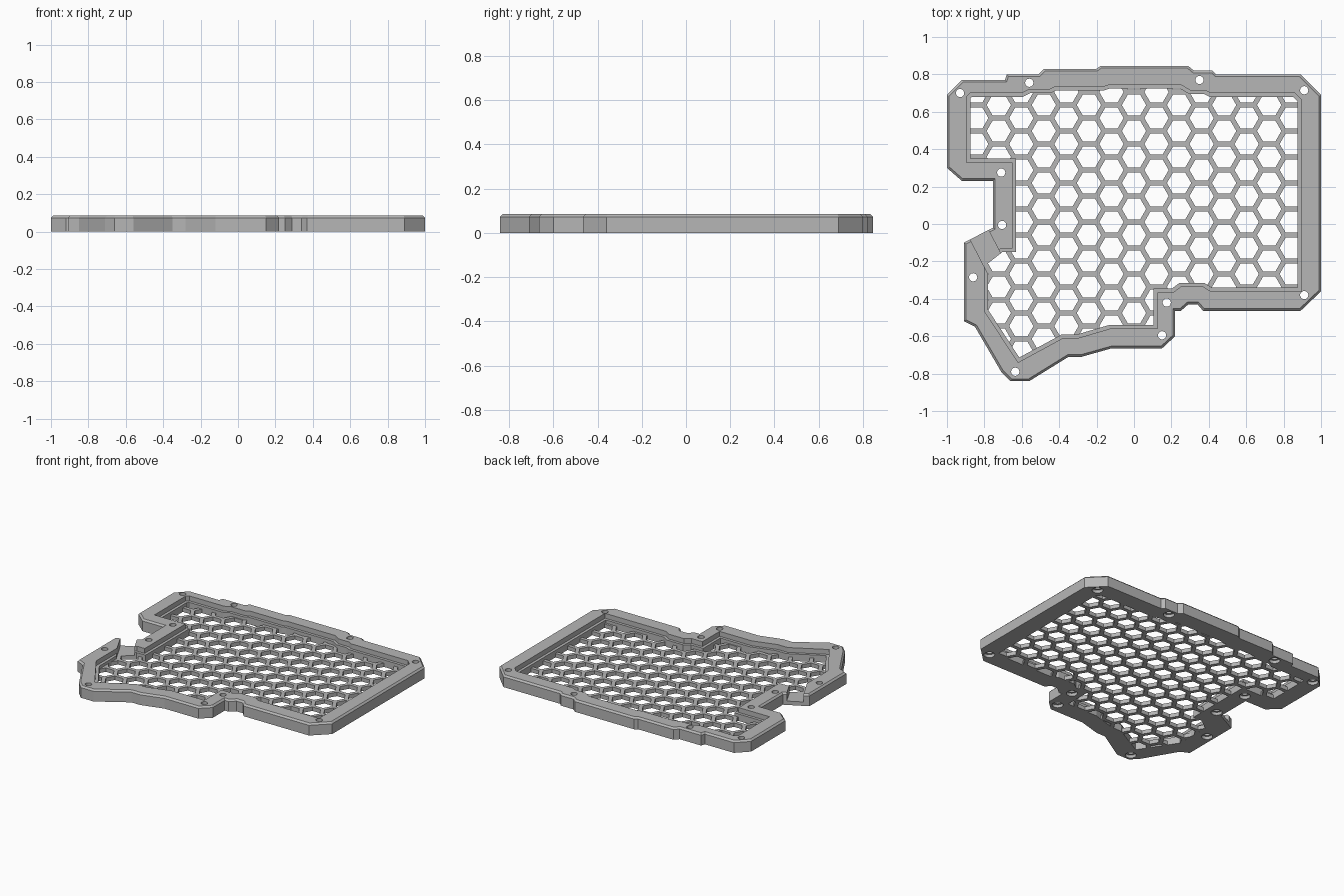
import bpy, bmesh
from math import radians, cos, sin, atan2
from mathutils import Vector

cube = bpy.data.objects.get("Cube")
if cube:
    bpy.data.objects.remove(cube, do_unlink=True)

grey = bpy.data.materials.new("plain grey")
grey.use_nodes = True
grey.diffuse_color = (0.47, 0.47, 0.47, 1)
grey.node_tree.nodes["Principled BSDF"].inputs["Base Color"].default_value = (0.47, 0.47, 0.47, 1)

HEIGHT, FLOOR, LEDGE = 0.085, 0.028, 0.05

# Clockwise outlines: outside of the case and inside of the wall
OUTER = [(-1, .69), (-.92, .77), (-.69, .77), (-.68, .8), (-.51, .8), (-.48, .83),
         (-.2, .83), (-.18, .845), (.29, .845), (.32, .82), (.42, .82), (.44, .8),
         (.89, .8), (1, .69), (1, -.36), (.89, -.465), (.37, -.465), (.34, -.43),
         (.29, -.43), (.25, -.465), (.22, -.465), (.22, -.6), (.15, -.665),
         (-.12, -.665), (-.28, -.71), (-.35, -.71), (-.56, -.84), (-.66, -.84),
         (-.71, -.79), (-.85, -.55), (-.91, -.52), (-.91, -.1), (-.755, -.02),
         (-.755, .23), (-.92, .23), (-1, .3)]
INNER = [(-.895, .68), (-.875, .7), (-.6, .7), (-.56, .72), (-.45, .72), (-.42, .735),
         (-.16, .735), (-.13, .745), (.25, .745), (.3, .715), (.38, .715), (.41, .7),
         (.86, .7), (.895, .665), (.895, -.36), (.41, -.36), (.37, -.335), (.25, -.335),
         (.21, -.365), (.125, -.365), (.125, -.56), (-.13, -.56), (-.3, -.61),
         (-.38, -.61), (-.62, -.74), (-.8, -.465), (-.8, -.2), (-.71, -.13),
         (-.65, -.13), (-.65, .33), (-.895, .33)]
SCREWS = [(-.93, .7), (-.56, .755), (.35, .77), (.91, .715), (.91, -.38), (.175, -.42),
          (.15, -.595), (-.635, -.79), (-.86, -.285), (-.705, -.005), (-.71, .275)]


def inset(points, d):
    """Move every edge of a clockwise outline inward by d."""
    pts, out = [Vector(p) for p in points], []
    for i, p in enumerate(pts):
        a = (p - pts[i - 1]).normalized()
        b = (pts[(i + 1) % len(pts)] - p).normalized()
        n1, n2 = Vector((a.y, -a.x)), Vector((b.y, -b.x))
        out.append(p + (n1 + n2) * d / (1 + n1.dot(n2)))
    return out


def add_loft(bm, points, levels):
    """Stack copies of an outline at (z, inset) levels into a closed solid."""
    rings = [[bm.verts.new((p[0], p[1], z)) for p in inset(points, d)] for z, d in levels]
    n = len(points)
    for lo, hi in zip(rings, rings[1:]):
        for i in range(n):
            bm.faces.new((lo[i], lo[(i + 1) % n], hi[(i + 1) % n], hi[i]))
    bm.faces.new(rings[0])
    bm.faces.new(rings[-1][::-1])


def solid(name, lofts):
    bm = bmesh.new()
    for points, levels in lofts:
        add_loft(bm, points, levels)
    bmesh.ops.recalc_face_normals(bm, faces=bm.faces)
    mesh = bpy.data.meshes.new(name)
    bm.to_mesh(mesh)
    bm.free()
    mesh.materials.append(grey)
    ob = bpy.data.objects.new(name, mesh)
    bpy.context.collection.objects.link(ob)
    return ob


def cut(target, cutter):
    """Subtract the cutter from the target, then discard it."""
    cutter.hide_render = True
    mod = target.modifiers.new("cut", "BOOLEAN")
    mod.operation, mod.solver, mod.object = "DIFFERENCE", "EXACT", cutter
    bpy.context.view_layer.objects.active = target
    bpy.ops.object.modifier_apply(modifier=mod.name)
    bpy.data.objects.remove(cutter, do_unlink=True)


def ngon(x, y, r, sides):
    steps = [-radians(360 * i / sides) for i in range(sides)]
    return [(x + r * cos(t), y + r * sin(t)) for t in steps]


# Wall with a chamfered rim and a ledge inside
wall = solid("wall", [(OUTER, [(0, 0), (HEIGHT - .012, 0), (HEIGHT, .012)])])
cut(wall, solid("upper_opening", [(INNER, [(LEDGE, 0), (.2, 0)])]))
cut(wall, solid("lower_opening", [(INNER, [(-.1, .02), (.1, .02)])]))

# Screw holes with wider recesses underneath
cut(wall, solid("screw_cutters", [(ngon(x, y, .022, 20), [(-.1, 0), (.2, 0)]) for x, y in SCREWS]))
cut(wall, solid("recess_cutters", [(ngon(x, y, .036, 20), [(-.1, 0), (.022, 0)]) for x, y in SCREWS]))

# Cable notch through the slanted piece of wall
along = Vector((.155, .08)).normalized()
across = Vector((along.y, -along.x))
mid = Vector((-.805, -.1))
notch = [mid + along * s * .055 + across * t * .16 for s, t in ((-1, -1), (-1, 1), (1, 1), (1, -1))]
cut(wall, solid("notch_cutter", [(notch[::-1], [(FLOOR, 0), (.2, 0)])]))

# Floor with a honeycomb of holes
floor = solid("honeycomb_floor", [(INNER, [(0, .02), (FLOOR, .02)])])
PITCH = .139
cells = []
for col in range(-8, 9):
    for row in range(-7, 7):
        y = .08 + PITCH * (row + (.5 if col % 2 else 0))
        cells.append((ngon(col * .1205, y, .065, 6), [(-.1, 0), (.1, 0)]))
cut(floor, solid("cell_cutters", cells))
